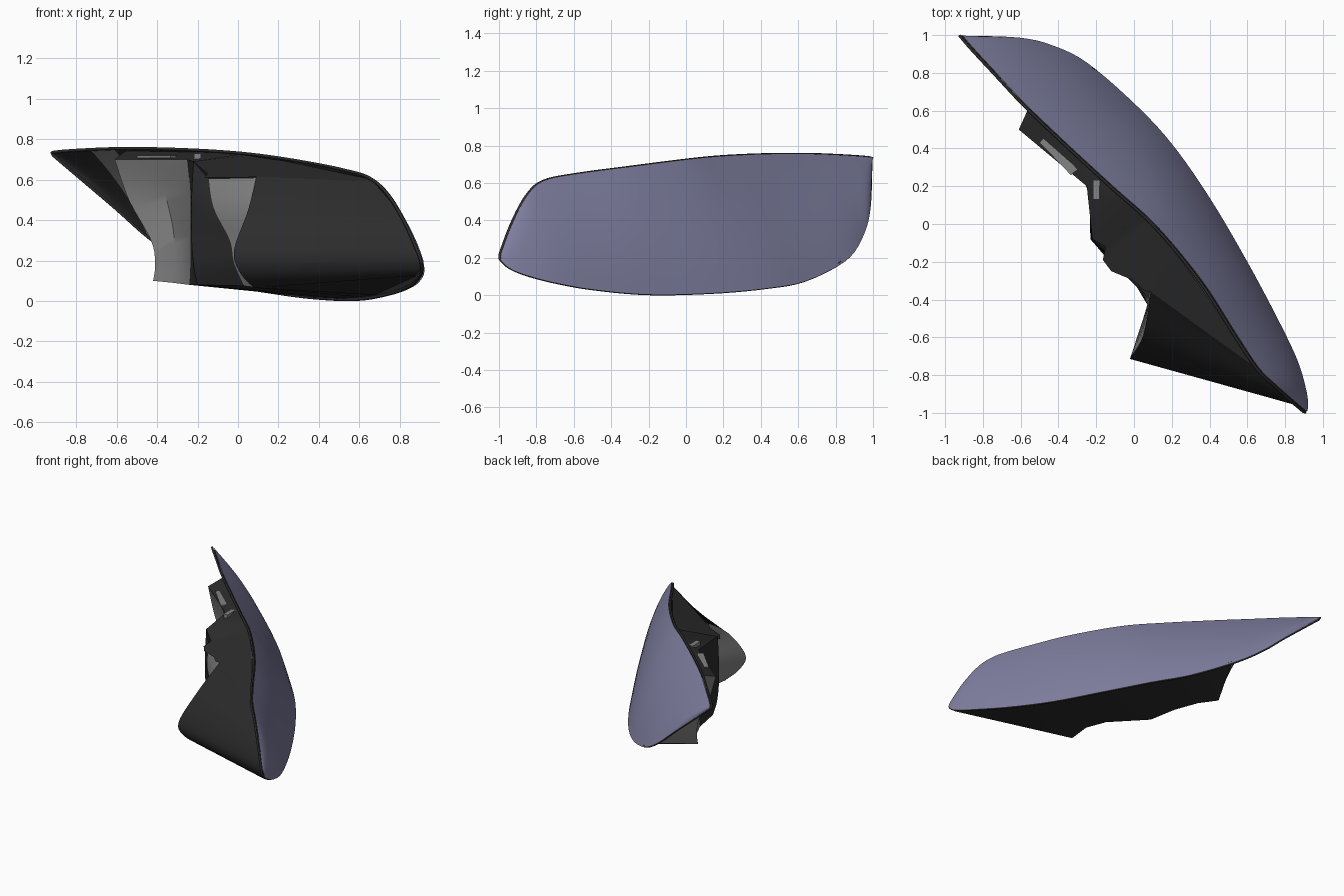
import bpy, bmesh, math
from mathutils import Vector as V

if "Cube" in bpy.data.objects:
    bpy.data.objects.remove(bpy.data.objects["Cube"])


def mat(name, col):
    m = bpy.data.materials.new(name)
    m.diffuse_color = (*col, 1)
    m.use_nodes = True
    m.node_tree.nodes["Principled BSDF"].inputs["Base Color"].default_value = m.diffuse_color
    return m


LENS = mat("lens_blue_grey", (0.21, 0.21, 0.35))
BLACK = mat("housing_black", (0.025, 0.025, 0.025))
GREY = mat("reflector_grey", (0.23, 0.23, 0.23))


def spline(pts, n):
    """Smooth curve through the points, n steps per span."""
    p = [V(q) for q in pts]
    out = []
    for i in range(len(p) - 1):
        a, b, c, d = p[max(i - 1, 0)], p[i], p[i + 1], p[min(i + 2, len(p) - 1)]
        for k in range(n):
            t = k / n
            out.append(0.5 * (2 * b + (c - a) * t + (2 * a - 5 * b + 4 * c - d) * t * t
                              + (3 * b - a - 3 * c + d) * t ** 3))
    return out + [p[-1]]


def sheet(name, cols, mats, facing, rule=None, angle=35):
    """Surface through equal-length columns of points, turned towards 'facing'."""
    bm = bmesh.new()
    vs = [[bm.verts.new(p) for p in c] for c in cols]
    for i in range(len(vs) - 1):
        for j in range(len(vs[0]) - 1):
            f = bm.faces.new((vs[i][j], vs[i + 1][j], vs[i + 1][j + 1], vs[i][j + 1]))
            if rule:
                f.material_index = rule(i)
    bm.normal_update()
    total = sum((f.normal * f.calc_area() for f in bm.faces), V())
    if total.dot(V(facing)) < 0:
        bmesh.ops.reverse_faces(bm, faces=bm.faces[:])
    me = bpy.data.meshes.new(name)
    bm.to_mesh(me)
    bm.free()
    for m in mats:
        me.materials.append(m)
    ob = bpy.data.objects.new(name, me)
    bpy.context.collection.objects.link(ob)
    bpy.ops.object.select_all(action='DESELECT')
    ob.select_set(True)
    bpy.context.view_layer.objects.active = ob
    bpy.ops.object.shade_smooth_by_angle(angle=math.radians(angle))
    return ob


# Upper and lower edge of the lens, from the rear tip to the nose
TOP = [(-.91, 1, .735), (-.85, .93, .742), (-.72, .79, .75), (-.57, .63, .755), (-.35, .42, .753),
       (-.1, .19, .742), (.12, -.01, .722), (.36, -.3, .685), (.54, -.58, .648), (.66, -.76, .61),
       (.75, -.85, .53), (.84, -.93, .38), (.91, -.99, .22)]
LOW = [(-.90, .995, .715), (-.6, .985, .46), (-.43, .945, .31), (-.25, .855, .185), (0, .64, .075),
       (.2, .425, .035), (.4, .14, .01), (.6, -.2, .003), (.76, -.5, .03), (.865, -.72, .07),
       (.91, -.87, .112), (.922, -.95, .15), (.918, -.99, .19)]
top, low = spline(TOP, 5), spline(LOW, 5)
OUT = V((.8, .55, .2))


def section(a, b, inset=0):
    w = (a - b).length
    return [b.lerp(a, k / 12) + OUT * (.055 * w * 4 * (k / 12) * (1 - k / 12) - inset)
            for k in range(13)]


# Lens and its dark inner liner with a grey trim band
sheet("lens", [section(a, b) for a, b in zip(top, low)], [LENS], (1, .7, .2))
sheet("lens_liner", [section(a, b, .012) for a, b in zip(top, low)], [BLACK, GREY], (-1, -.7, -.2),
      lambda i: int(10 <= i < 14))

# Seal running round the lens edge
cu = bpy.data.curves.new("lens_seal", 'CURVE')
cu.dimensions = '3D'
cu.bevel_depth = .008
cu.bevel_resolution = 1
loop = [p - OUT * .014 + V((0, .003, .002)) for p in top] + [p - OUT * .016 + V((0, .003, .008)) for p in low[::-1]]
sp = cu.splines.new('POLY')
sp.points.add(len(loop) - 1)
for q, p in zip(sp.points, loop):
    q.co = (*p, 1)
sp.use_cyclic_u = True
cu.materials.append(BLACK)
bpy.context.collection.objects.link(bpy.data.objects.new("lens_seal", cu))

# Rear housing wall: upright profiles, bottom to top, from the tip side to the nose
PROFILES = [
    [(-.24, .82, .2), (-.34, .82, .33), (-.42, .78, .46), (-.5, .7, .6), (-.56, .61, .74)],
    [(-.42, .45, .1), (-.41, .45, .18), (-.43, .45, .3), (-.54, .48, .5), (-.61, .5, .7)],
    [(-.32, .34, .09), (-.31, .36, .2), (-.32, .4, .35), (-.36, .4, .53), (-.41, .34, .7)],
    [(-.24, .17, .08), (-.235, .18, .2), (-.235, .19, .35), (-.235, .2, .53), (-.25, .2, .7)],
    [(-.2, -.05, .08), (-.22, -.07, .18), (-.23, -.08, .32), (-.23, -.08, .5), (-.22, -.08, .69)],
    [(.03, -.28, .075), (-.02, -.27, .19), (-.04, -.25, .3), (-.12, -.21, .46), (-.145, -.15, .605)],
    [(.1, -.42, .065), (.08, -.44, .16), (.075, -.42, .3), (.08, -.38, .46), (.09, -.33, .61)],
    [(.08, -.6, .065), (.01, -.68, .14), (-.02, -.71, .25), (.05, -.59, .45), (.09, -.36, .615)],
    [(.875, -.915, .125), (.9, -.965, .16), (.89, -.965, .25), (.81, -.905, .42), (.67, -.78, .59)],
]
walls = [spline(p, 5) for p in PROFILES]
sheet("rear_housing", walls, [BLACK, GREY], (-1, -1, 0), lambda i: int(i in (0, 1, 2, 5, 6)))

# Roof of the housing with its stepped lip, and the floor, joining the wall to the lens edges
LIP = [walls[0][-1], walls[1][-1], walls[3][-1], walls[4][-1], (-.15, -.12, .63), (-.165, -.19, .612),
       (-.12, -.25, .61), (0, -.3, .612), (.05, -.35, .612), (.09, -.36, .615), walls[8][-1]]
ROOF = [(-.55, .6, .742), (-.5, .55, .742), (-.12, .19, .735), (0, .08, .725), (.05, .04, .72),
        (.08, .01, .715), (.11, -.02, .71), (.14, -.06, .706), (.18, -.1, .7), (.22, -.15, .695),
        (.67, -.79, .6)]
FLOOR = [(-.22, .83, .18), (-.1, .72, .115), (.04, .58, .075), (.18, .43, .043), (.38, .14, .018),
         (.52, -.1, .012), (.6, -.24, .02), (.68, -.4, .03), (.885, -.88, .125)]
sheet("housing_roof", [[V(a), V(b)] for a, b in zip(LIP, ROOF)], [BLACK], (0, 0, 1))
sheet("housing_floor", [[w[0], V(r)] for w, r in zip(walls, FLOOR)], [BLACK], (0, 0, -1))


# Small grey fittings on the roof
def fitting(name, loc, size, turn):
    bpy.ops.mesh.primitive_cube_add(size=1, location=loc, rotation=(0, 0, math.radians(turn)))
    ob = bpy.context.object
    ob.name = name
    ob.scale = size
    ob.data.materials.append(GREY)


fitting("roof_slot_plate", (-.4, .36, .713), (.24, .045, .012), -46)
fitting("roof_clip", (-.2, .18, .71), (.035, .1, .04), 0)
